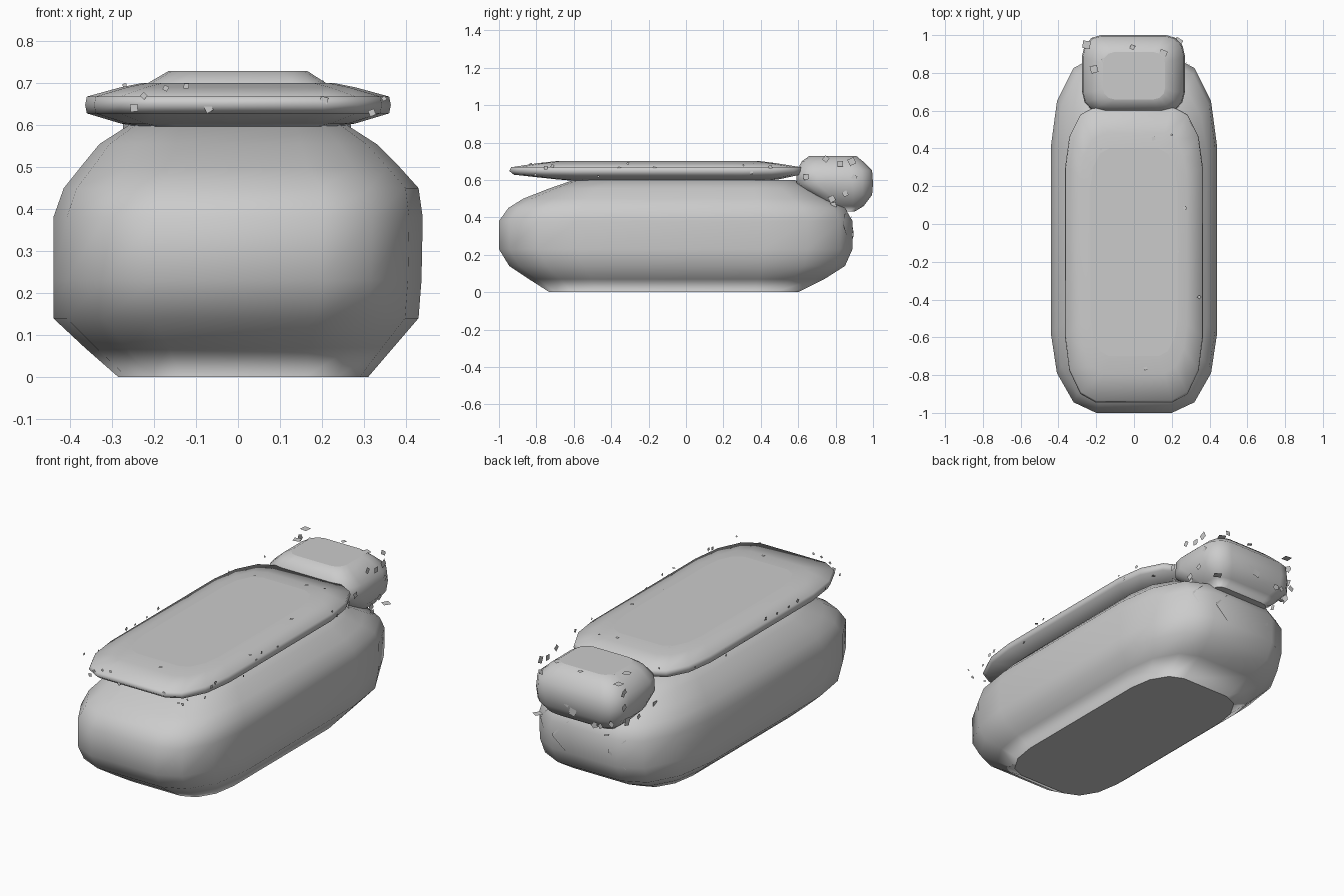
import bpy, bmesh, math, random
from mathutils import Vector
from mathutils.bvhtree import BVHTree

if "Cube" in bpy.data.objects:
    bpy.data.objects.remove(bpy.data.objects["Cube"])

random.seed(4)


def finish(name, bm, smooth=True):
    bmesh.ops.recalc_face_normals(bm, faces=bm.faces)
    for f in bm.faces:
        f.smooth = smooth
    mesh = bpy.data.meshes.new(name)
    bm.to_mesh(mesh)
    bm.free()
    obj = bpy.data.objects.new(name, mesh)
    bpy.context.collection.objects.link(obj)
    return obj


def ring(bm, z, x0, x1, y0, y1, rx, rf, rb, n=3):
    """Rounded rectangle with separate front and back corner lengths."""
    verts = []
    corners = [(x1 - rx, y1 - rb, rb, 0), (x0 + rx, y1 - rb, rb, 90),
               (x0 + rx, y0 + rf, rf, 180), (x1 - rx, y0 + rf, rf, 270)]
    for cx, cy, ry, start in corners:
        for i in range(n + 1):
            a = math.radians(start + 90 * i / n)
            verts.append(bm.verts.new((cx + rx * math.cos(a), cy + ry * math.sin(a), z)))
    return verts


def loft(name, rows):
    bm = bmesh.new()
    rings = [ring(bm, *r) for r in rows]
    for a, b in zip(rings, rings[1:]):
        for i in range(len(a)):
            j = (i + 1) % len(a)
            bm.faces.new((a[i], a[j], b[j], b[i]))
    # caps get a smaller inner face so shading stays even
    for r in (rings[0], rings[-1]):
        cap = bm.faces.new(r)
        bmesh.ops.inset_individual(bm, faces=[cap], thickness=0.04)
    return finish(name, bm)


# Rounded base: z, x0, x1, y0, y1, corner width, front length, back length
base = loft("stone_base", [
    (0.00, -0.285, 0.31, -0.73, 0.60, 0.15, 0.25, 0.25),
    (0.07, -0.365, 0.37, -0.84, 0.74, 0.20, 0.33, 0.35),
    (0.14, -0.44, 0.43, -0.945, 0.85, 0.24, 0.40, 0.44),
    (0.23, -0.44, 0.437, -1.00, 0.89, 0.24, 0.42, 0.48),
    (0.38, -0.44, 0.44, -1.00, 0.89, 0.24, 0.42, 0.48),
    (0.45, -0.415, 0.43, -0.95, 0.85, 0.23, 0.39, 0.45),
    (0.50, -0.375, 0.385, -0.87, 0.76, 0.22, 0.34, 0.38),
    (0.555, -0.33, 0.33, -0.73, 0.66, 0.18, 0.25, 0.30),
    (0.60, -0.26, 0.26, -0.60, 0.58, 0.12, 0.20, 0.25),
])

# Thin slab on top
loft("top_slab", [
    (0.597, -0.24, 0.24, -0.62, 0.44, 0.10, 0.20, 0.20),
    (0.604, -0.28, 0.28, -0.70, 0.50, 0.12, 0.24, 0.24),
    (0.628, -0.36, 0.36, -0.92, 0.61, 0.16, 0.33, 0.31),
    (0.648, -0.364, 0.364, -0.945, 0.622, 0.16, 0.34, 0.32),
    (0.668, -0.36, 0.36, -0.935, 0.615, 0.16, 0.34, 0.31),
    (0.690, -0.28, 0.28, -0.79, 0.48, 0.12, 0.26, 0.24),
    (0.700, -0.23, 0.23, -0.70, 0.40, 0.10, 0.20, 0.20),
])

# Headrest block at the back
loft("headrest", [
    (0.43, -0.17, 0.17, 0.81, 0.90, 0.05, 0.03, 0.03),
    (0.46, -0.21, 0.21, 0.75, 0.95, 0.08, 0.06, 0.06),
    (0.52, -0.27, 0.26, 0.67, 0.995, 0.10, 0.10, 0.10),
    (0.58, -0.275, 0.27, 0.59, 1.00, 0.10, 0.11, 0.11),
    (0.65, -0.27, 0.265, 0.59, 0.995, 0.10, 0.11, 0.11),
    (0.70, -0.215, 0.21, 0.62, 0.945, 0.08, 0.08, 0.08),
    (0.729, -0.165, 0.165, 0.66, 0.91, 0.06, 0.06, 0.06),
])


def flakes(name, lo, hi, counts, smin, smax):
    """Small flat chips scattered over the six sides of a bounding box."""
    bm = bmesh.new()
    for side, count in enumerate(counts):
        axis, high = side // 2, side % 2
        u, v = [k for k in range(3) if k != axis]
        for _ in range(count):
            s = random.uniform(smin, smax) / 2
            turn = random.uniform(0, math.pi)
            c = Vector([random.uniform(lo[k] + s, hi[k] - s) for k in range(3)])
            c[axis] = hi[axis] if high else lo[axis]
            corners = []
            for i in range(4):
                p = c.copy()
                a = turn + i * math.pi / 2
                p[u] += s * 1.3 * math.cos(a)
                p[v] += s * 1.3 * math.sin(a)
                corners.append(bm.verts.new(p))
            bm.faces.new(corners)
    return finish(name, bm, False)


# Counts are left, right, front, back, bottom, top
flakes("headrest_chips", (-0.275, 0.61, 0.44), (0.27, 0.998, 0.728),
       (8, 8, 5, 9, 5, 7), 0.025, 0.045)
flakes("slab_chips", (-0.362, -0.94, 0.61), (0.362, 0.62, 0.70),
       (10, 10, 8, 5, 6, 9), 0.010, 0.020)

# Thin zigzag cracks on the back of the base
bm = base.data
tree = BVHTree.FromPolygons([v.co for v in bm.vertices], [p.vertices for p in bm.polygons])
cracks = bmesh.new()
for path in ([(-0.24, 0.38), (-0.15, 0.31), (-0.24, 0.22)],
             [(0.10, 0.40), (0.19, 0.31), (0.11, 0.24)],
             [(0.24, 0.42), (0.30, 0.36), (0.27, 0.31)]):
    prev = None
    for i, (x, z) in enumerate(path):
        w = 0.008 if i == 1 else 0.002
        pair = []
        for dz in (w, -w):
            hit, nor, _, _ = tree.ray_cast(Vector((x, 2, z + dz)), Vector((0, -1, 0)))
            pair.append(cracks.verts.new(hit + nor * 0.006))
        if prev:
            cracks.faces.new((prev[0], pair[0], pair[1], prev[1]))
        prev = pair
finish("base_cracks", cracks, False)
